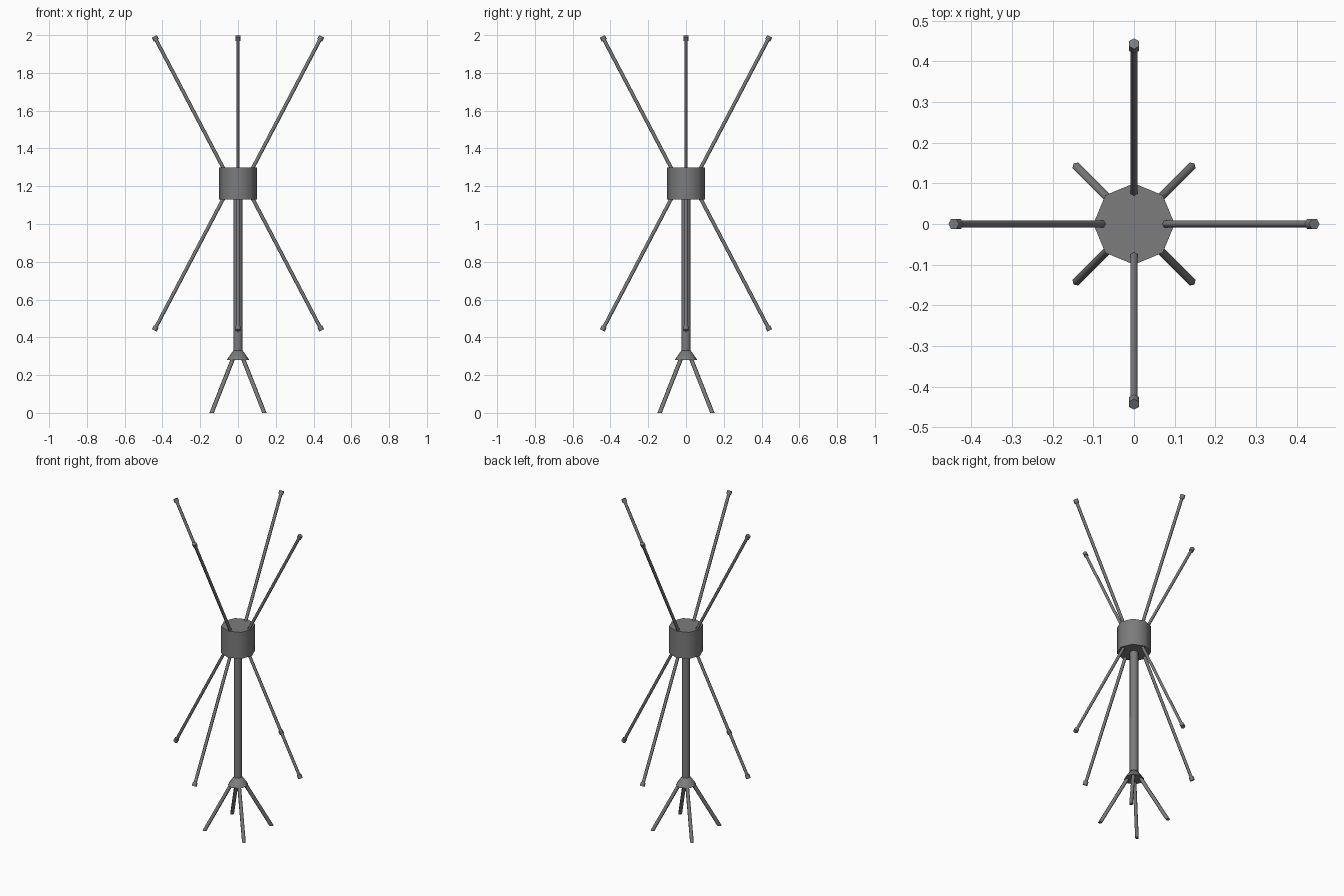
import bpy, bmesh, math
from mathutils import Vector, Matrix

if "Cube" in bpy.data.objects:
    bpy.data.objects.remove(bpy.data.objects["Cube"])

grey = bpy.data.materials.new("mid grey")
grey.diffuse_color = (0.2, 0.2, 0.2, 1)
grey.use_nodes = True
grey.node_tree.nodes["Principled BSDF"].inputs["Base Color"].default_value = grey.diffuse_color


def rod(name, a, b, r1, r2=None, sides=6, spin=0.0, floor=False):
    """Straight cylinder or cone from point a (radius r1) to point b (radius r2)."""
    a, b = Vector(a), Vector(b)
    d = b - a
    bm = bmesh.new()
    bmesh.ops.create_cone(bm, cap_ends=True, segments=sides, radius1=r1,
                          radius2=r1 if r2 is None else r2, depth=d.length)
    turn = d.to_track_quat('Z', 'Y').to_matrix().to_4x4()
    bm.transform(Matrix.Translation((a + b) / 2) @ turn @ Matrix.Rotation(spin, 4, 'Z'))
    if floor:  # trim flat on the ground
        cut = bmesh.ops.bisect_plane(bm, geom=bm.verts[:] + bm.edges[:] + bm.faces[:],
                                     plane_co=(0, 0, 0), plane_no=(0, 0, -1), clear_outer=True)
        edges = [e for e in cut['geom_cut'] if isinstance(e, bmesh.types.BMEdge)]
        bmesh.ops.contextual_create(bm, geom=edges)
    bmesh.ops.recalc_face_normals(bm, faces=bm.faces[:])
    me = bpy.data.meshes.new(name)
    bm.to_mesh(me)
    bm.free()
    me.materials.append(grey)
    ob = bpy.data.objects.new(name, me)
    bpy.context.collection.objects.link(ob)
    bpy.ops.object.select_all(action='DESELECT')
    ob.select_set(True)
    bpy.context.view_layer.objects.active = ob
    bpy.ops.object.shade_smooth_by_angle(angle=math.radians(62))
    return ob


# Central hub, pole and flared collar
rod("hub", (0, 0, 1.13), (0, 0, 1.30), 0.1, sides=8)
rod("pole", (0, 0, 0.31), (0, 0, 1.14), 0.025, sides=8)
rod("collar", (0, 0, 0.28), (0, 0, 0.33), 0.06, 0.025, sides=8)

# Four upper and four lower arms with end caps
mid = 1.215
for i in range(4):
    ang = i * math.pi / 2
    out = Vector((math.cos(ang), math.sin(ang), 0))
    for label, s in (("upper", 1), ("lower", -1)):
        point = lambda r, h: out * r + Vector((0, 0, mid + s * h))
        start, end = point(0.05, 0.028), point(0.4435, 0.7785)
        along = (end - start).normalized()
        rod(f"{label}_arm_{i + 1}", start, end - along * 0.01, 0.0095)
        rod(f"{label}_arm_cap_{i + 1}", end - along * 0.024, end, 0.0145)

# Four splayed legs on the diagonals
for i in range(4):
    ang = math.pi / 4 + i * math.pi / 2
    out = Vector((math.cos(ang), math.sin(ang), 0)) * math.sqrt(2)
    top, foot = Vector((0, 0, 0.30)) + out * 0.0215, out * 0.1395
    over = (foot - top).normalized() * 0.03
    rod(f"leg_{i + 1}", top, foot + over, 0.0115, floor=True)
